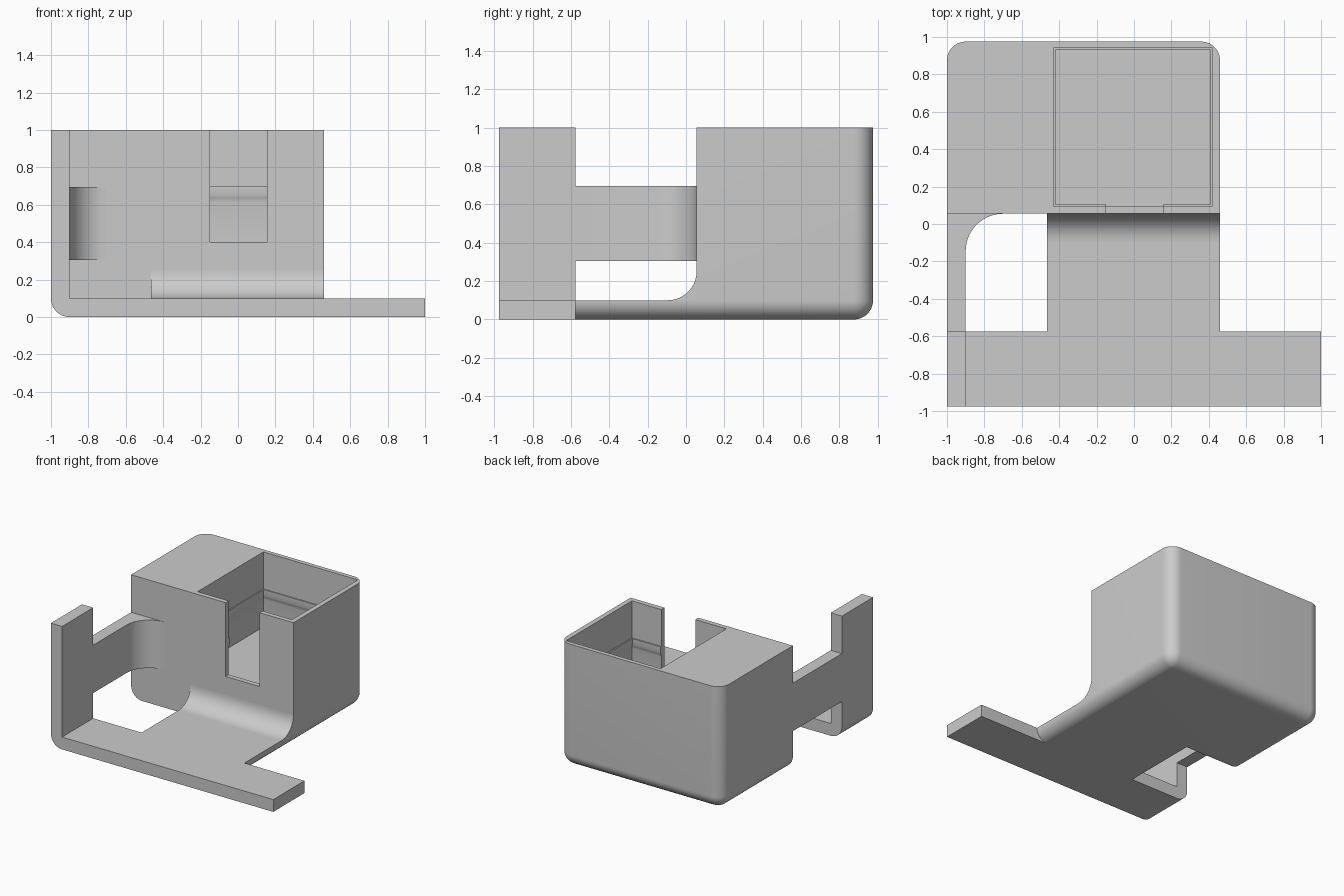
import bpy, bmesh
from math import sin, cos, radians

cube = bpy.data.objects.get("Cube")
if cube:
    bpy.data.objects.remove(cube, do_unlink=True)

GREY = (0.6, 0.6, 0.6, 1)
grey = bpy.data.materials.new("plain grey")
grey.use_nodes = True
grey.diffuse_color = GREY
grey.node_tree.nodes["Principled BSDF"].inputs["Base Color"].default_value = GREY

# Shared dimensions
LEFT, RIGHT, FRONT, BACK = -1.0, 0.46, -0.975, 0.975
FACE, STRIP, THICK, ROUND = 0.055, -0.575, 0.1, 0.1


def finish(name, bm):
    bmesh.ops.recalc_face_normals(bm, faces=bm.faces)
    mesh = bpy.data.meshes.new(name)
    bm.to_mesh(mesh)
    bm.free()
    mesh.materials.append(grey)
    obj = bpy.data.objects.new(name, mesh)
    bpy.context.collection.objects.link(obj)
    return obj


def arc(cx, cy, r, start, end, steps=14):
    angles = [radians(start + (end - start) * i / steps) for i in range(steps + 1)]
    return [(cx + r * cos(a), cy + r * sin(a)) for a in angles]


def extrude(name, profile, axis, low, high):
    """Extrude a 2D profile along an axis; the profile uses the other two axes."""
    bm = bmesh.new()

    def place(p, d):
        co = list(p)
        co.insert("xyz".index(axis), d)
        return co
    face = bm.faces.new([bm.verts.new(place(p, low)) for p in profile])
    grown = bmesh.ops.extrude_face_region(bm, geom=[face])["geom"]
    for v in grown:
        if isinstance(v, bmesh.types.BMVert):
            v.co["xyz".index(axis)] = high
    return finish(name, bm)


def loft(name, rings):
    """Closed solid from a stack of rectangles (x0, x1, y0, y1, z)."""
    bm = bmesh.new()
    loops = [[bm.verts.new(p) for p in ((a, c, z), (b, c, z), (b, d, z), (a, d, z))]
             for a, b, c, d, z in rings]
    for low, high in zip(loops, loops[1:]):
        for i in range(4):
            j = (i + 1) % 4
            bm.faces.new((low[i], low[j], high[j], high[i]))
    bm.faces.new(loops[0])
    bm.faces.new(loops[-1])
    return finish(name, bm)


def cut(obj, cutter):
    cutter.hide_render = True
    mod = obj.modifiers.new("cut", 'BOOLEAN')
    mod.operation, mod.solver, mod.object = 'DIFFERENCE', 'EXACT', cutter
    bpy.context.view_layer.objects.active = obj
    bpy.ops.object.modifier_apply(modifier=mod.name)
    bpy.data.objects.remove(cutter, do_unlink=True)


# Main block: rounded on the back corners and on the side and back bottom edges
block = loft("block", [(LEFT, RIGHT, FACE, BACK, z) for z in (0, 1)])
bm = bmesh.new()
bm.from_mesh(block.data)


def is_rounded(edge):
    a, b = (v.co for v in edge.verts)
    on_back = min(a.y, b.y) > BACK - 0.01
    on_bottom = max(a.z, b.z) < 0.01
    on_top = min(a.z, b.z) > 0.99
    on_front = max(a.y, b.y) < FACE + 0.01
    return not on_top and not on_front and (on_back or on_bottom)


bmesh.ops.bevel(bm, geom=[e for e in bm.edges if is_rounded(e)], offset=ROUND,
                segments=12, profile=0.5, affect='EDGES')
bm.to_mesh(block.data)
bm.free()

# Open pocket with a thin snap ridge around its walls
ridge = [(0, 0.39), (0, 0.615), (0.003, 0.63), (0.007, 0.64), (0.01, 0.65),
         (0.01, 0.7), (0, 0.7), (0, 1.1)]
cut(block, loft("pocket_cutter", [(-0.43 + s, 0.42 - s, 0.095 + s, 0.94 - s, z)
                                  for s, z in ridge]))
# Slot through the front wall
cut(block, loft("slot_cutter", [(-0.15, 0.155, 0, 0.107, z) for z in (0.4, 1.1)]))

# Front strip and upright as one L with a rounded lower corner
bracket = extrude("front_bracket",
                  [(1, 0), (1, THICK), (LEFT + THICK, THICK), (LEFT + THICK, 1), (LEFT, 1)]
                  + arc(LEFT + ROUND, ROUND, ROUND, 180, 270), 'y', FRONT, STRIP)

# Neck between the strip and the block, rounded along its outer bottom edge
neck = extrude("neck", [(-0.465, THICK), (-0.465, 0)]
               + arc(RIGHT - ROUND, ROUND, ROUND, 270, 360), 'y', STRIP, FACE)

# Concave fillet from the neck up to the block
fillet = extrude("neck_fillet", [(FACE, THICK)]
                 + arc(FACE - 0.15, THICK + 0.15, 0.15, 360, 270), 'x', -0.465, RIGHT)

# Side arm from the upright, flaring into the block
arm = extrude("side_arm", [(LEFT, FACE), (LEFT, STRIP), (LEFT + THICK, STRIP)]
              + arc(-0.7, FACE - 0.2, 0.2, 180, 90), 'z', 0.305, 0.695)

# Smooth the curves, keep the edges sharp
bpy.ops.object.select_all(action='DESELECT')
for part in (block, bracket, neck, fillet, arm):
    part.select_set(True)
bpy.context.view_layer.objects.active = block
bpy.ops.object.shade_smooth_by_angle(angle=radians(30))
